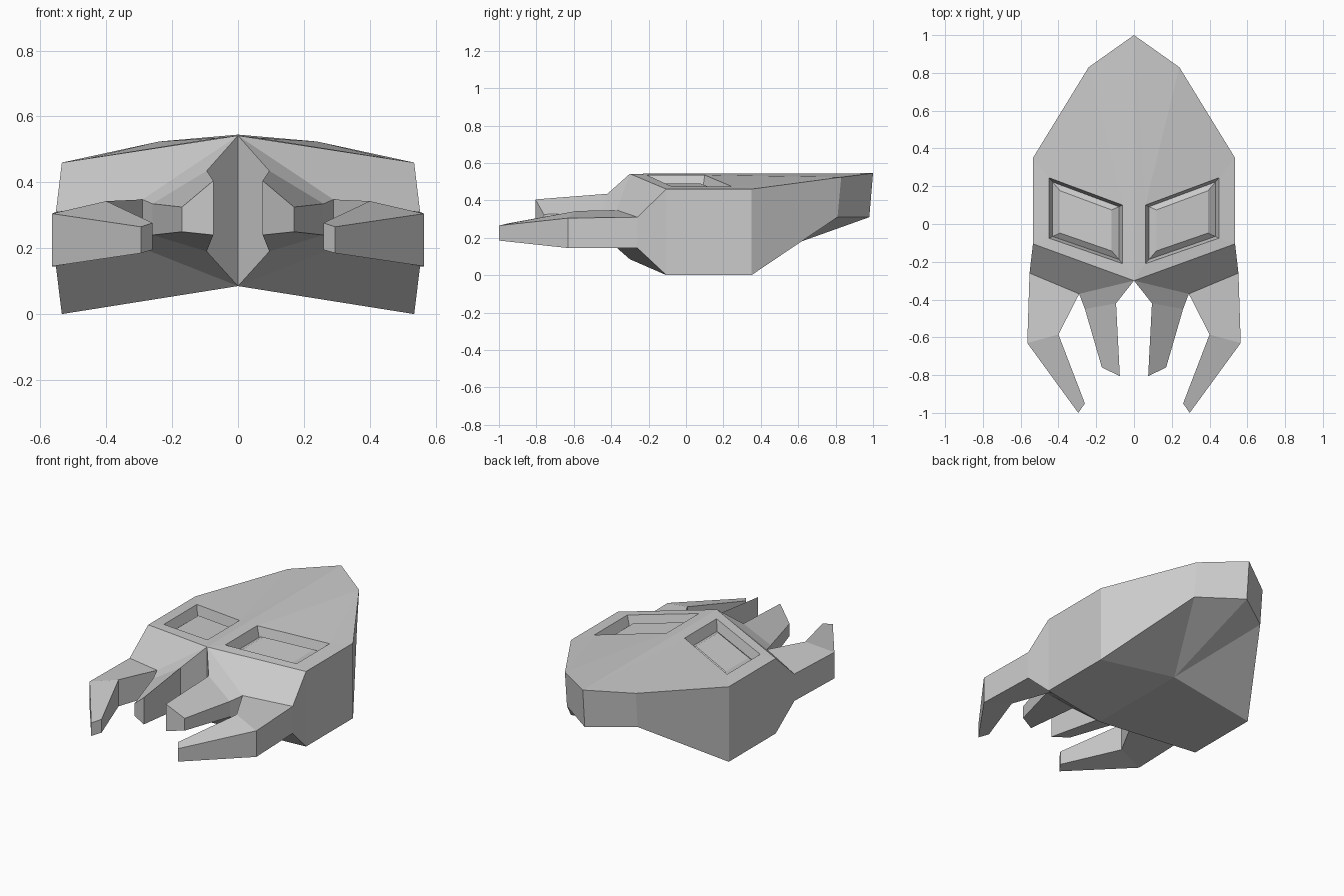
import bpy, bmesh
from mathutils import Vector

if "Cube" in bpy.data.objects:
    bpy.data.objects.remove(bpy.data.objects["Cube"])


def mirrored_object(name, faces):
    """Build flat faces from point lists (right half) and mirror across x = 0."""
    bm = bmesh.new()
    for pts in faces:
        bm.faces.new([bm.verts.new(p) for p in pts])
    bmesh.ops.remove_doubles(bm, verts=bm.verts, dist=0.0005)
    bmesh.ops.recalc_face_normals(bm, faces=bm.faces)
    mesh = bpy.data.meshes.new(name)
    bm.to_mesh(mesh)
    bm.free()
    ob = bpy.data.objects.new(name, mesh)
    bpy.context.collection.objects.link(ob)
    mod = ob.modifiers.new("Mirror", 'MIRROR')
    mod.use_clip = True
    return ob


# Right-half outline, front centre round to back centre: x, y, top z, bottom z
outline = [
    (0, -.30, .542, .085),                              # 0 front ridge
    (.095, -.42, .435, .19), (.075, -.805, .405, .24),  # 1-2 fang inner
    (.17, -.76, .325, .25), (.26, -.45, .335, .24),     # 3-4 fang outer
    (.29, -.37, .348, .20),                             # 5 notch
    (.40, -.585, .343, .18), (.26, -.95, .277, .195),   # 6-7 mandible inner
    (.295, -1.0, .265, .185), (.565, -.63, .305, .145), # 8-9 mandible outer
    (.553, -.26, .31, .145),                            # 10 cheek
    (.535, -.105, .46, 0), (.535, .35, .46, 0),         # 11-12 side
    (.24, .83, .524, .31), (0, 1.0, .545, .31),         # 13-14 back
]
top = [Vector((x, y, zt)) for x, y, zt, zb in outline]
bot = [Vector((x, y - (.02 if y > .5 else 0), zb)) for x, y, zt, zb in outline]

# Eye opening in the roof, and its stepped inner rings
eye = [Vector((x, y, .545 - .158 * x))
       for x, y in ((.06, -.21), (.45, -.075), (.45, .245), (.06, .10))]
centre = sum(eye, Vector()) / 4


def eye_ring(scale, depth):
    return [centre + (p - centre) * scale - Vector((0, 0, depth)) for p in eye]


# Walls follow the whole outline
faces = [(top[i], top[i + 1], bot[i + 1], bot[i]) for i in range(len(top) - 1)]

# Fang, mandible and cheek faces, the same above and below
for side in (top, bot):
    for ids in ((0, 1, 4, 5), (1, 2, 3, 4), (5, 6, 9, 10), (6, 7, 8, 9), (0, 5, 10, 11)):
        faces.append([side[i] for i in ids])

# Roof around the eye opening
e0, e1, e2, e3 = eye
faces += [(top[0], top[11], e1, e0), (top[11], top[12], e2, e1),
          (top[12], top[13], e2), (e2, top[13], e3), (top[13], top[14], e3),
          (top[14], top[0], e3), (top[0], e0, e3)]

# Underside with a raised keel point
keel = Vector((0, .35, .085))
faces += [(bot[0], bot[11], bot[12], keel), (keel, bot[12], bot[13]),
          (keel, bot[13], bot[14])]

# Eye sockets: sunken wall, then a bevelled panel rising inside
rings = [eye, eye_ring(.9, .06), eye_ring(.7, .035)]
for a, b in zip(rings, rings[1:]):
    for i in range(4):
        j = (i + 1) % 4
        faces.append((a[i], a[j], b[j], b[i]))
faces.append(rings[-1])

mirrored_object("head_shell", faces)
